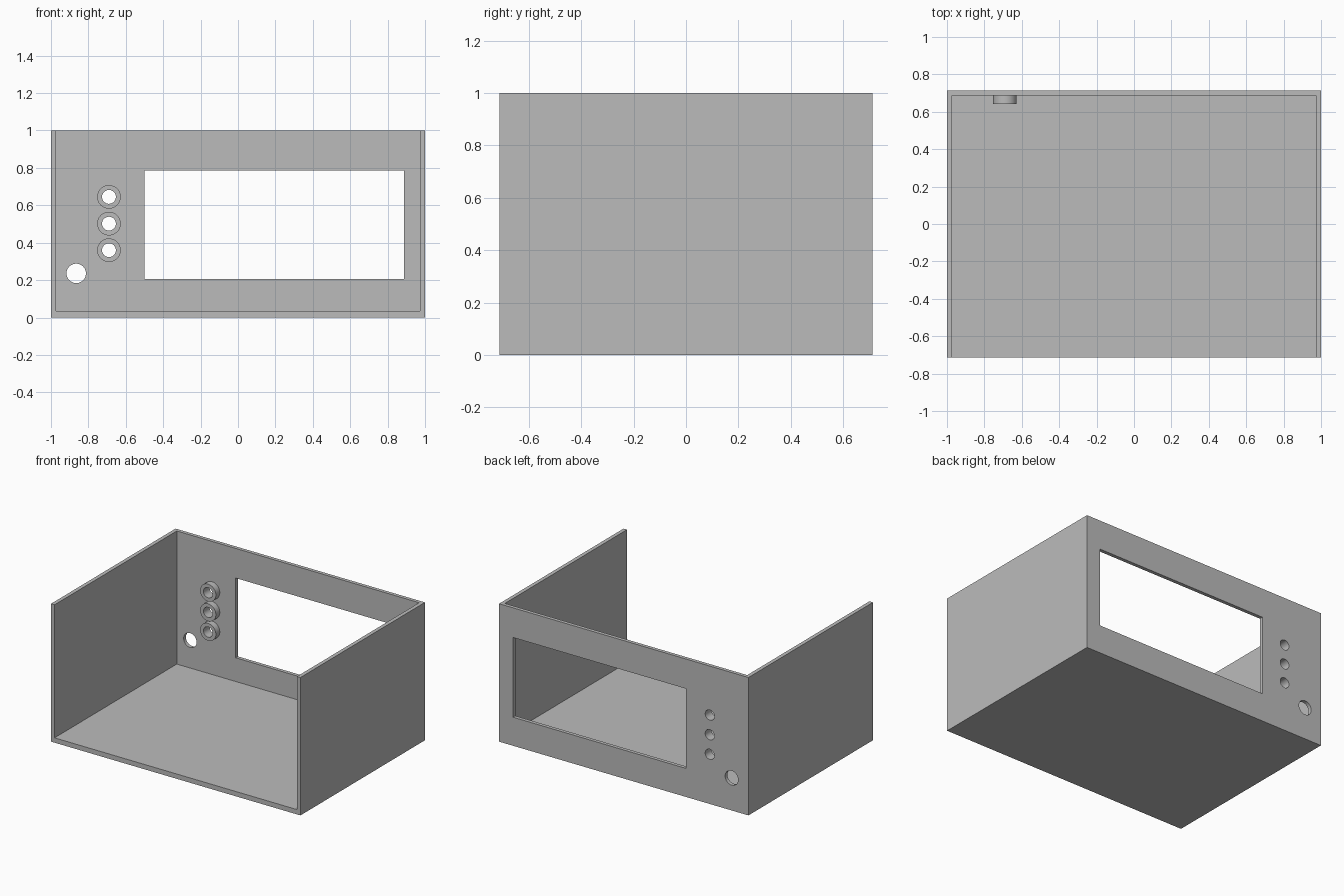
import bpy, bmesh, math
from mathutils import Matrix, Vector

if "Cube" in bpy.data.objects:
    bpy.data.objects.remove(bpy.data.objects["Cube"], do_unlink=True)

DEPTH = 0.713          # half depth
WALL = 0.028
PANEL_IN = DEPTH - 0.026

grey = bpy.data.materials.new("plain grey")
grey.use_nodes = True
colour = (0.5, 0.5, 0.5, 1)
grey.diffuse_color = colour
grey.node_tree.nodes["Principled BSDF"].inputs["Base Color"].default_value = colour


def finish(name, bm):
    mesh = bpy.data.meshes.new(name)
    bm.to_mesh(mesh)
    bm.free()
    mesh.materials.append(grey)
    ob = bpy.data.objects.new(name, mesh)
    bpy.context.collection.objects.link(ob)
    return ob


def box(name, low, high):
    low, high = Vector(low), Vector(high)
    bm = bmesh.new()
    bmesh.ops.create_cube(bm, size=1, matrix=Matrix.Translation((low + high) / 2)
                          @ Matrix.Diagonal((high - low).to_4d()))
    return finish(name, bm)


def rod(name, x, z, radius, y0, y1):
    bm = bmesh.new()
    bmesh.ops.create_cone(bm, cap_ends=True, segments=48, radius1=radius, radius2=radius,
                          depth=y1 - y0, matrix=Matrix.Translation((x, (y0 + y1) / 2, z))
                          @ Matrix.Rotation(math.pi / 2, 4, "X"))
    return finish(name, bm)


def combine(target, tool, operation):
    mod = target.modifiers.new(operation.lower(), "BOOLEAN")
    mod.operation, mod.object, mod.solver = operation, tool, "EXACT"
    bpy.context.view_layer.objects.active = target
    bpy.ops.object.modifier_apply(modifier=mod.name)
    bpy.data.objects.remove(tool, do_unlink=True)


# Tray with floor, two side walls and a back panel
case = box("enclosure", (-1, -DEPTH, 0), (1, DEPTH, 1))
combine(case, box("cavity", (WALL - 1, -1, 0.035), (1 - WALL, PANEL_IN, 1.2)), "DIFFERENCE")

# Display window
combine(case, box("window_cutter", (-0.5, 0.6, 0.207), (0.888, 0.9, 0.785)), "DIFFERENCE")

# Three collared button holes
for z in (0.36, 0.502, 0.645):
    combine(case, rod("collar", -0.69, z, 0.063, 0.642, PANEL_IN + 0.01), "UNION")
    combine(case, rod("button_cutter", -0.69, z, 0.037, 0.5, 0.9), "DIFFERENCE")

# Plain cable hole
combine(case, rod("cable_cutter", -0.865, 0.236, 0.052, 0.5, 0.9), "DIFFERENCE")

# Smooth round surfaces, sharp corners
bpy.ops.object.select_all(action="DESELECT")
case.select_set(True)
bpy.context.view_layer.objects.active = case
bpy.ops.object.shade_smooth_by_angle(angle=math.radians(30))
